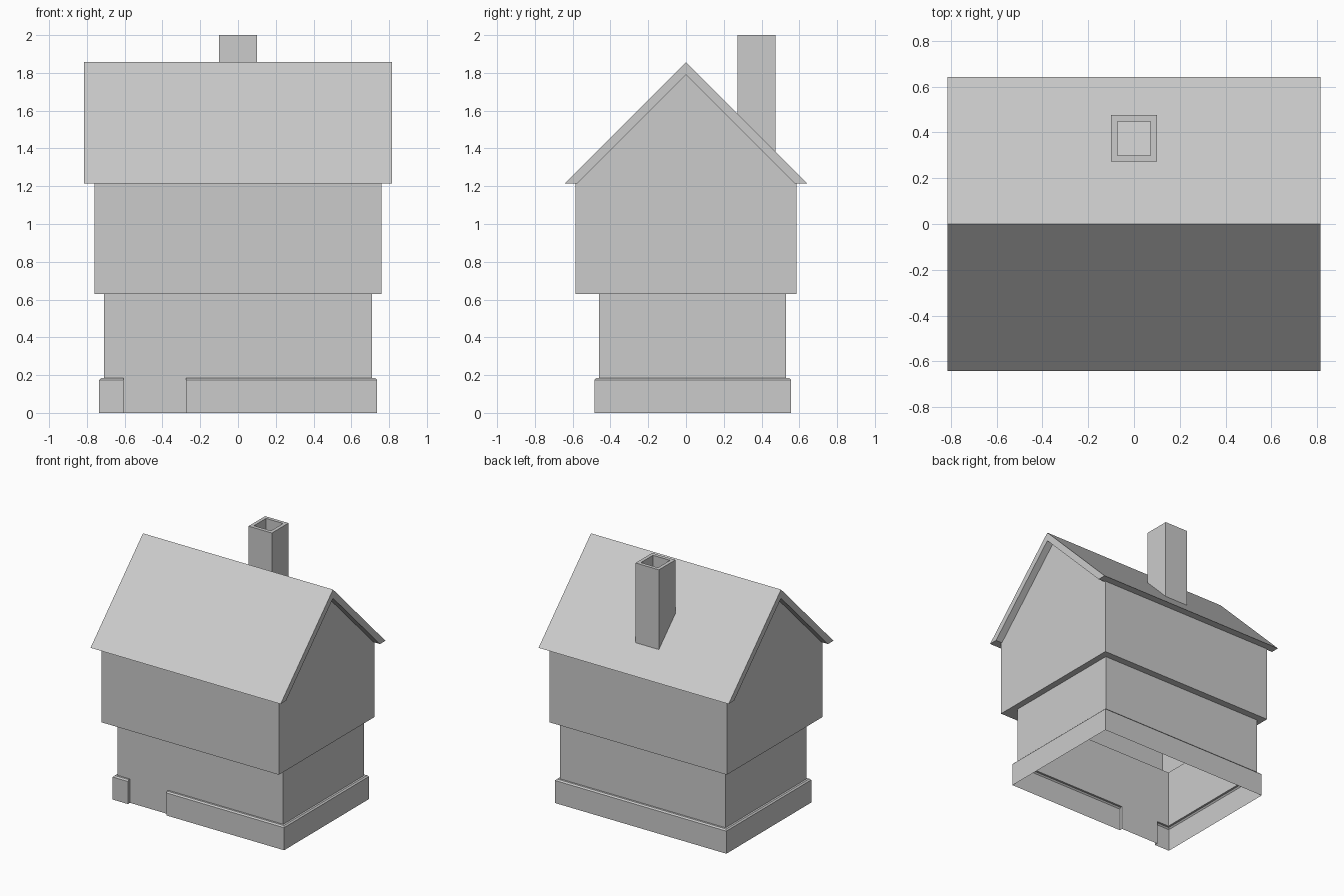
import bpy

if "Cube" in bpy.data.objects:
    bpy.data.objects.remove(bpy.data.objects["Cube"])

grey = bpy.data.materials.new("plain_grey")
grey.diffuse_color = (0.6, 0.6, 0.6, 1)
grey.use_nodes = True
grey.node_tree.nodes["Principled BSDF"].inputs["Base Color"].default_value = grey.diffuse_color


def add_mesh(name, verts, faces):
    mesh = bpy.data.meshes.new(name)
    mesh.from_pydata(verts, [], faces)
    mesh.materials.append(grey)
    mesh.update()
    obj = bpy.data.objects.new(name, mesh)
    bpy.context.collection.objects.link(obj)
    return obj


def rect(x0, x1, y0, y1, z):
    """Four corners; z is a number or a function of y."""
    h = z if callable(z) else (lambda y: z)
    return [(x, y, h(y)) for x, y in ((x0, y0), (x1, y0), (x1, y1), (x0, y1))]


def loft(name, rings, closed=True):
    """Skin a stack of equal point rings."""
    n = len(rings[0])
    verts = [p for ring in rings for p in ring]
    faces = [(k * n + i, k * n + (i + 1) % n, (k + 1) * n + (i + 1) % n, (k + 1) * n + i)
             for k in range(len(rings) - 1) for i in range(n if closed else n - 1)]
    return add_mesh(name, verts, faces)


WX, WY0, WY1 = 0.71, -0.46, 0.53        # ground floor
UX, UY = 0.76, 0.585                    # upper floor
BASE, JETTY, EAVES, RIDGE = 0.185, 0.63, 1.215, 1.857
DOOR0, DOOR1 = -0.605, -0.275           # gap in the plinth

# Ground floor, open below
loft("ground_floor_walls", [rect(-WX, WX, WY0, WY1, BASE), rect(-WX, WX, WY0, WY1, JETTY)])
add_mesh("doorway_wall", [(DOOR0, WY0, 0), (DOOR1, WY0, 0), (DOOR1, WY0, BASE), (DOOR0, WY0, BASE)],
         [(0, 1, 2, 3)])

# Overhanging upper floor with the ledge under it
loft("upper_floor_walls", [rect(-WX, WX, WY0, WY1, JETTY), rect(-UX, UX, -UY, UY, JETTY),
                           rect(-UX, UX, -UY, UY, EAVES)])

# Gable triangles
for side, x in (("left", -UX), ("right", UX)):
    tri = [(x, -UY, EAVES), (x, UY, EAVES), (x, 0, 1.79)]
    add_mesh(side + "_gable", tri, [(0, 1, 2) if x > 0 else (2, 1, 0)])

# Plinth swept around the walls, stopping at the doorway
path = [(DOOR1, WY0, 0, -1), (WX, WY0, 1, -1), (WX, WY1, 1, 1),
        (-WX, WY1, -1, 1), (-WX, WY0, -1, -1), (DOOR0, WY0, 0, -1)]
profile = [(0.025, 0), (0.025, 0.175), (0.015, BASE), (0, BASE)]
loft("plinth", [[(x + sx * d, y + sy * d, z) for x, y, sx, sy in path] for d, z in profile],
     closed=False)
for side, x, order in (("left", DOOR0, 1), ("right", DOOR1, -1)):
    cap = [(x, WY0 - d, z) for d, z in profile] + [(x, WY0, 0)]
    add_mesh(side + "_plinth_end", cap, [tuple(range(5))[::order]])

# Roof: chevron slab with level-cut eaves
chevron = [(-0.642, EAVES), (-0.575, EAVES), (0, 1.79), (0.575, EAVES), (0.642, EAVES), (0, RIDGE)]
roof = loft("roof", [[(x, y, z) for y, z in chevron] for x in (0.815, -0.815)])
ends = [(0, 1, 2, 5), (5, 2, 3, 4)]
add_mesh("roof_right_end", [(0.815, y, z) for y, z in chevron], ends)
add_mesh("roof_left_end", [(-0.815, y, z) for y, z in chevron], [f[::-1] for f in ends])


# Hollow chimney, its foot following the roof slope
def slope(y):
    return RIDGE - y


loft("chimney", [rect(-0.1, 0.1, 0.272, 0.475, slope), rect(-0.1, 0.1, 0.272, 0.475, 2.0),
                 rect(-0.073, 0.073, 0.3, 0.448, 2.0), rect(-0.073, 0.073, 0.3, 0.448, slope)])
